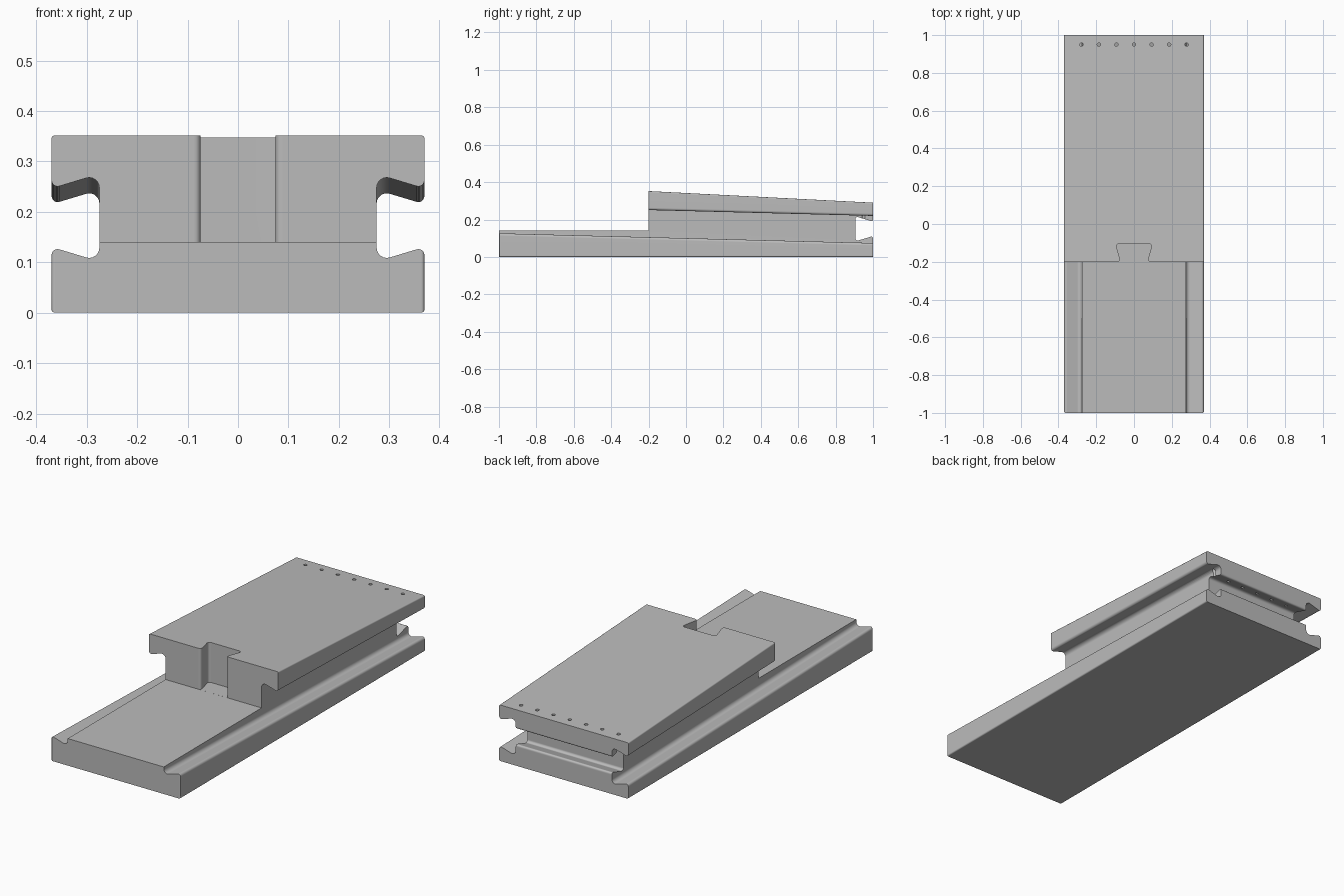
import bpy, bmesh, math
from mathutils import Vector

if "Cube" in bpy.data.objects:
    bpy.data.objects.remove(bpy.data.objects["Cube"])


def rounded(points, steps=6):
    """Turn (u, v, radius) corners into an outline with filleted corners."""
    out = []
    n = len(points)
    for i, (u, v, r) in enumerate(points):
        p = Vector((u, v))
        if r == 0:
            out.append(p)
            continue
        a = (Vector(points[i - 1][:2]) - p).normalized()
        b = (Vector(points[(i + 1) % n][:2]) - p).normalized()
        half = a.angle(b) / 2
        reach = r / math.tan(half)
        centre = p + (a + b).normalized() * (r / math.sin(half))
        s, e = p + a * reach - centre, p + b * reach - centre
        for k in range(steps + 1):
            d = s.slerp(e, k / steps)
            out.append(centre + d.normalized() * r)
    return out


def prism(name, outline, place, start, end):
    """Sweep an outline between two stations; place(u, v, t) gives xyz."""
    bm = bmesh.new()
    rings = [[bm.verts.new(place(p[0], p[1], t)) for p in outline]
             for t in (start, end)]
    n = len(outline)
    bm.faces.new(rings[0])
    bm.faces.new(rings[1][::-1])
    for i in range(n):
        j = (i + 1) % n
        bm.faces.new((rings[0][i], rings[1][i], rings[1][j], rings[0][j]))
    bmesh.ops.recalc_face_normals(bm, faces=bm.faces)
    mesh = bpy.data.meshes.new(name)
    bm.to_mesh(mesh)
    bm.free()
    ob = bpy.data.objects.new(name, mesh)
    bpy.context.collection.objects.link(ob)
    return ob


def mirrored(half):
    """Close a half outline by reflecting it in v."""
    return half + [(u, -v, r) for u, v, r in reversed(half)]


# Stepped wedge block
side = [(-1, 0), (1, 0), (1, .29), (-.2, .352), (-.2, .14), (-1, .14)]
body = prism("wedge_block", side, lambda u, v, t: (t, u, v), -.37, .37)

# Soften the long outer edges and the front corners
bm = bmesh.new()
bm.from_mesh(body.data)


def softened(e):
    a, b = (v.co for v in e.verts)
    if abs(a.x - b.x) > .1:
        return False
    front = a.y < -.99 and b.y < -.99
    bottom = a.z < .001 and b.z < .001
    slope = min(a.z, b.z) > .28
    return front or bottom or slope


bmesh.ops.bevel(bm, geom=[e for e in bm.edges if softened(e)], offset=.007,
                segments=4, profile=.5, affect='EDGES')
bm.to_mesh(body.data)
bm.free()

cutters = []

# Side rail grooves, falling at half the slope of the top
rail = rounded(mirrored([(.45, .09, 0), (.3705, .09, 0), (.368, .069, .012),
                         (.275, .097, .02)]))
for sx, label in ((1, "right"), (-1, "left")):
    cutters.append(prism(label + "_rail_cutter", rail,
                         lambda u, v, t: (sx * u, t, .178 - .026 * (t + .2) + v),
                         -1.1, 1.1))

# Rear cross groove
rear = rounded(mirrored([(1.05, .058, 0), (1.001, .058, 0), (.998, .039, .008),
                         (.905, .067, .012)]))
cutters.append(prism("rear_groove_cutter", rear,
                     lambda u, v, t: (t, u, .15 + v), -.5, .5))

# Dovetail socket in the step
socket = rounded(mirrored([(-.25, .11, 0), (-.2012, .11, 0), (-.199, .071, .012),
                           (-.105, .097, .012)]))
cutters.append(prism("dovetail_cutter", socket,
                     lambda u, v, t: (v, u, t), .1402, .5))

# Row of pin holes through the rear upper lip
circle = [(.009 * math.cos(k * math.tau / 16), .009 * math.sin(k * math.tau / 16))
          for k in range(16)]
for i in range(7):
    x = (i - 3) * .093
    cutters.append(prism("pin_hole_cutter", circle,
                         lambda u, v, t: (x + u, .95 + v, t), .16, .4))

# Carve the block
bpy.context.view_layer.objects.active = body
body.select_set(True)
for c in cutters:
    c.hide_render = True
    mod = body.modifiers.new("carve", 'BOOLEAN')
    mod.operation = 'DIFFERENCE'
    mod.solver = 'EXACT'
    mod.object = c
    bpy.ops.object.modifier_apply(modifier=mod.name)
for c in cutters:
    bpy.data.objects.remove(c, do_unlink=True)

# Plain grey finish
grey = bpy.data.materials.new("plain grey")
grey.diffuse_color = (.5, .5, .5, 1)
grey.use_nodes = True
grey.node_tree.nodes["Principled BSDF"].inputs["Base Color"].default_value = grey.diffuse_color
body.data.materials.clear()
body.data.materials.append(grey)
bpy.ops.object.shade_smooth_by_angle(angle=math.radians(30))
body.modifiers.new("even_shading", 'WEIGHTED_NORMAL').keep_sharp = True
